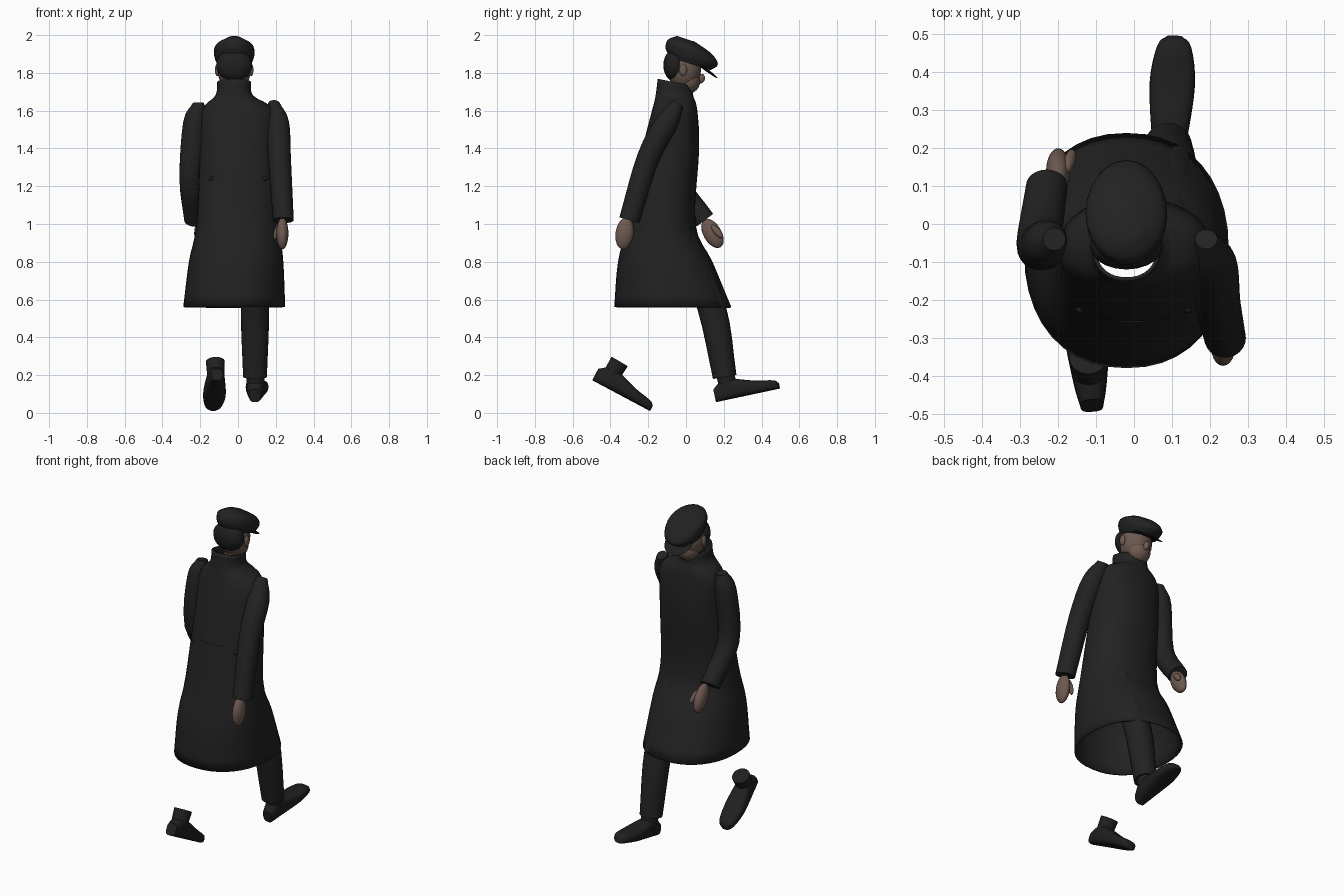
import bpy, bmesh, math
from math import sin, cos, radians
from mathutils import Vector

cube = bpy.data.objects.get("Cube")
if cube:
    bpy.data.objects.remove(cube)


def material(name, red, green, blue):
    mat = bpy.data.materials.new(name)
    mat.use_nodes = True
    mat.diffuse_color = (red, green, blue, 1)
    shader = mat.node_tree.nodes["Principled BSDF"]
    shader.inputs["Base Color"].default_value = mat.diffuse_color
    return mat


CLOTH = material("black cloth", .016, .016, .016)
LEATHER = material("black leather", .014, .014, .014)
SKIN = material("brown skin", .15, .1, .08)


def finish(name, bm, mat):
    """Turn a bmesh into a smooth shaded object that keeps its sharp rims."""
    bmesh.ops.recalc_face_normals(bm, faces=bm.faces)
    mesh = bpy.data.meshes.new(name)
    bm.to_mesh(mesh)
    bm.free()
    mesh.materials.append(mat)
    mesh.shade_smooth()
    mesh.set_sharp_from_angle(angle=radians(50))
    part = bpy.data.objects.new(name, mesh)
    bpy.context.collection.objects.link(part)
    return part


def smooth_path(keys, steps=4):
    """Pass a smooth curve through a few keys of any dimension."""
    keys = [Vector(key) for key in keys]
    padded = [2 * keys[0] - keys[1], *keys, 2 * keys[-1] - keys[-2]]
    path = []
    for before, start, end, after in zip(padded, padded[1:], padded[2:], padded[3:]):
        for step in range(steps):
            t = step / steps
            slope_in, slope_out = (end - before) / 2, (after - start) / 2
            rise = end - start
            path.append(start + slope_in * t
                        + (3 * rise - 2 * slope_in - slope_out) * t ** 2
                        + (slope_in + slope_out - 2 * rise) * t ** 3)
    return path + [keys[-1]]


def loft(name, keys, mat, tilt=None, closed=True, power=1.0, sides=24):
    """Skin rings (x, y, z, half width, half depth); no tilt follows the path."""
    bm = bmesh.new()
    path = smooth_path(keys)
    loops = []
    for i, (x, y, z, width, depth) in enumerate(path):
        along = path[min(i + 1, len(path) - 1)] - path[max(i - 1, 0)]
        lean = math.atan2(along.y, -along.z) if tilt is None else radians(tilt)
        loop = []
        for side in range(sides):
            turn = math.tau * side / sides
            u = width * math.copysign(abs(cos(turn)) ** power, cos(turn))
            v = depth * math.copysign(abs(sin(turn)) ** power, sin(turn))
            loop.append(bm.verts.new((x + u, y + v * cos(lean), z + v * sin(lean))))
        loops.append(loop)
    for low, high in zip(loops, loops[1:]):
        for i in range(sides):
            bm.faces.new((low[i - 1], low[i], high[i], high[i - 1]))
    if closed:
        bm.faces.new(loops[0])
        bm.faces.new(loops[-1])
    return finish(name, bm, mat)


def limb(name, keys, mat):
    """Round tube through (x, y, z, radius)."""
    return loft(name, [(*key, key[-1]) for key in keys], mat)


def ball(name, centre, size, mat, pitch=0, roll=0):
    bm = bmesh.new()
    bmesh.ops.create_uvsphere(bm, u_segments=20, v_segments=12, radius=1)
    part = finish(name, bm, mat)
    part.location, part.scale = centre, size
    part.rotation_euler = (radians(pitch), radians(roll), 0)
    return part


# Long coat, open at hem and neck
coat = loft("coat", [
    (-.02, -.07, .56, .27, .31),
    (-.01, -.11, .8, .25, .25),
    (0, -.13, 1, .22, .18),
    (0, -.08, 1.4, .2, .15),
    (0, -.06, 1.6, .19, .12),
    (-.02, -.06, 1.68, .1, .1),
    (-.02, -.06, 1.75, .09, .09),
], CLOTH, tilt=0, closed=False, power=.9, sides=40)
# The standing collar drops towards the throat
for vert in coat.data.vertices:
    vert.co.z -= 2 * max(0, vert.co.z - 1.65) * (vert.co.y + .06)
coat.modifiers.new("cloth thickness", "SOLIDIFY").thickness = .01

# Half belt following the back of the coat, buttoned at both ends
curve = bpy.data.curves.new("back_belt", "CURVE")
curve.dimensions, curve.fill_mode = "2D", "BOTH"
curve.extrude, curve.bevel_depth = .024, .006
strip = curve.splines.new("POLY")
strip.points.add(20)
for i, point in enumerate(strip.points):
    turn = radians(-90 + 5 * (i - 10))
    point.co = (.21 * cos(turn), -.1 + .16 * sin(turn), 0, 1)
curve.materials.append(CLOTH)
belt = bpy.data.objects.new("back_belt", curve)
belt.location.z = 1.24
bpy.context.collection.objects.link(belt)
for side, sign in (("left", 1), ("right", -1)):
    ball(side + "_belt_button", (sign * .14, -.225, 1.24), (.013, .01, .013), LEATHER)

# Sleeves: the left swings back, the right bends forward
limb("left_sleeve", [
    (.19, -.04, 1.64, .03),
    (.21, -.1, 1.54, .06),
    (.22, -.2, 1.35, .06),
    (.24, -.3, 1.02, .055),
], CLOTH)
limb("right_sleeve", [
    (-.21, -.04, 1.64, .03),
    (-.23, -.05, 1.54, .06),
    (-.25, -.05, 1.24, .06),
    (-.23, .1, 1.02, .055),
], CLOTH)


def hand(side, centre, pitch, inward):
    """Curled palm with a thumb on the inner front edge."""
    centre = Vector(centre)
    ball(side + "_hand", centre, (.032, .048, .085), SKIN, pitch)
    thumb = centre + Vector((inward * .03, .025, .01))
    ball(side + "_thumb", thumb, (.015, .018, .045), SKIN, pitch + 10, -15 * inward)


hand("left", (.235, -.325, .95), -8, -1)
hand("right", (-.2, .14, .95), 30, 1)

# Forward trouser leg, hidden inside the coat at the top
limb("left_trouser_leg", [
    (.09, -.02, .95, .06),
    (.09, .135, .56, .075),
    (.09, .205, .19, .063),
], CLOTH)


def shoe(side, heel, pitch, yaw):
    """Shoe of (length, half width, height) sections, posed about its heel."""
    sections = [(0, .03, .07), (.07, .045, .11), (.22, .06, .07),
                (.32, .045, .05), (.345, .02, .03)]
    body = loft(side + "_shoe", [(0, y, tall / 2, wide, tall / 2)
                                 for y, wide, tall in sections],
                LEATHER, tilt=90, power=.65)
    ankle = limb(side + "_ankle", [(0, .08, .155, .05), (0, .075, .04, .045)], LEATHER)
    for part in (body, ankle):
        part.location = heel
        part.rotation_euler = (radians(pitch), 0, radians(yaw))


shoe("left", (.09, .16, .057), 12, -3)
shoe("right", (-.11, -.495, .172), -28, 4)

# Head parts are placed around the middle of the skull
SKULL = Vector((-.02, 0, 1.8))


def on_head(x, y, z):
    return SKULL + Vector((x, y, z))


ball("skull", on_head(0, -.01, .02), (.09, .09, .11), SKIN)
ball("jaw", on_head(0, .015, -.045), (.068, .06, .065), SKIN, -15)
ball("nose", on_head(0, .08, -.03), (.014, .02, .026), SKIN, -15)
ball("neck", on_head(0, -.02, -.08), (.05, .05, .09), SKIN)
ball("hair", on_head(0, -.06, .04), (.095, .06, .085), LEATHER)
for side, sign in (("left", 1), ("right", -1)):
    ball(side + "_ear", on_head(sign * .09, -.015, .015), (.012, .02, .032), SKIN)

# Flat cap sloping forward over a thin peak
cap_layers = [(.02, .05, .09, .115), (.03, .09, .106, .146),
              (.02, .14, .1, .12), (0, .18, .04, .05)]
loft("cap", [(*on_head(0, y, z), wide, deep) for y, z, wide, deep in cap_layers],
     CLOTH, tilt=-18)
ball("cap_peak", on_head(0, .09, .03), (.086, .096, .008), LEATHER, -37)
